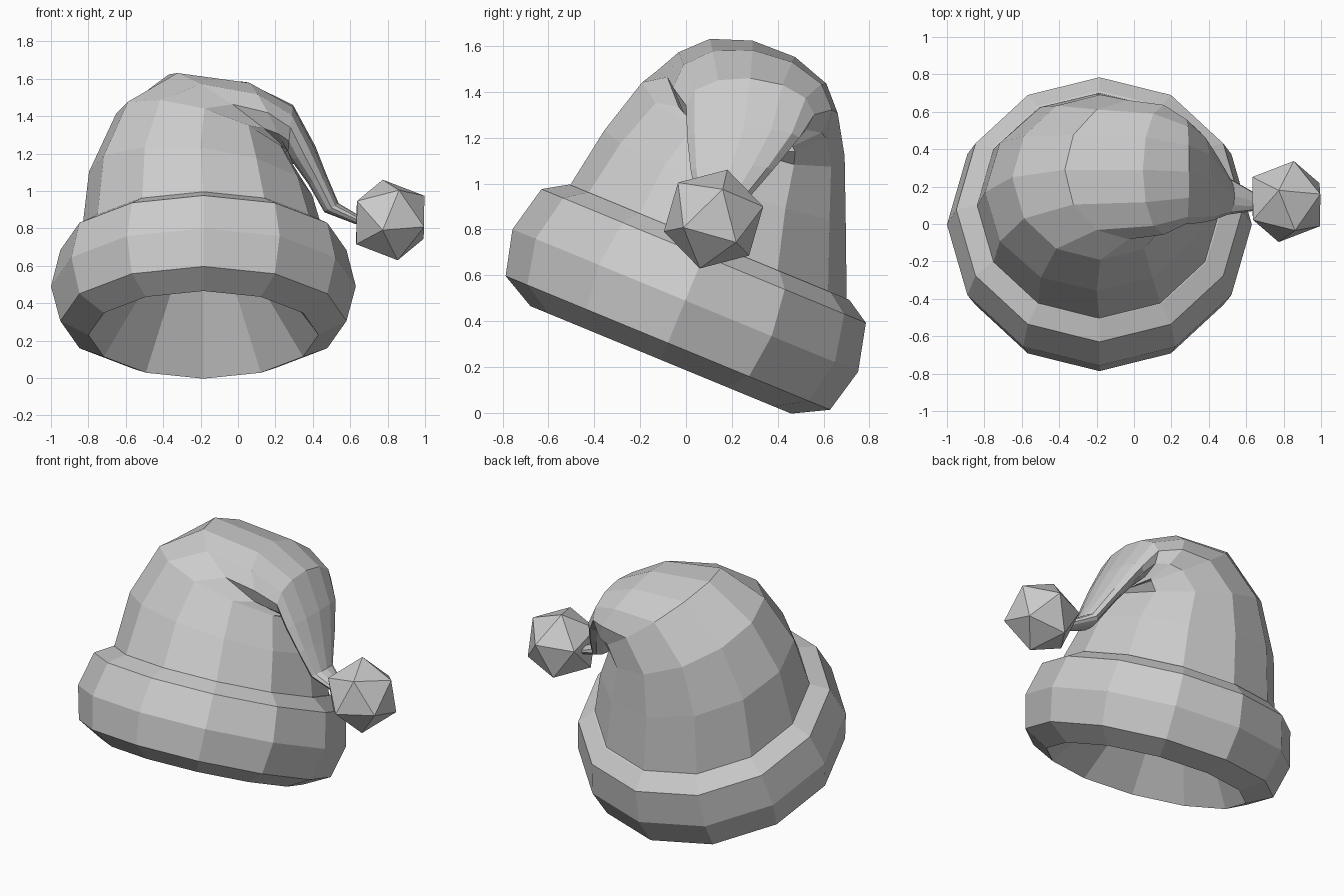
import bpy, bmesh
from math import sin, cos, radians, pi
from mathutils import Vector, Matrix

cube = bpy.data.objects.get("Cube")
if cube:
    bpy.data.objects.remove(cube)

SIDES = 12
TILT = radians(22.4)

grey = bpy.data.materials.new("light grey")
grey.use_nodes = True
grey.diffuse_color = (0.6, 0.6, 0.6, 1)
grey.node_tree.nodes["Principled BSDF"].inputs["Base Color"].default_value = (0.6, 0.6, 0.6, 1)


def finish(bm, name):
    mesh = bpy.data.meshes.new(name)
    bm.to_mesh(mesh)
    bm.free()
    mesh.materials.append(grey)
    obj = bpy.data.objects.new(name, mesh)
    bpy.context.collection.objects.link(obj)
    return obj


def ring(bm, centre, roll, tilt, width, depth):
    """Elliptical ring: roll leans it sideways, tilt leans it backwards."""
    u = Vector((cos(roll), 0, -sin(roll))) * width
    v = Vector((0, cos(tilt), -sin(tilt))) * depth
    turns = [2 * pi * i / SIDES for i in range(SIDES)]
    return [bm.verts.new(Vector(centre) + u * cos(a) + v * sin(a)) for a in turns]


def loft(name, rings):
    """Skin the rings in order and close the far end."""
    bm = bmesh.new()
    loops = [ring(bm, *r) for r in rings]
    for low, high in zip(loops, loops[1:]):
        for i in range(SIDES):
            j = (i + 1) % SIDES
            bm.faces.new((low[i], low[j], high[j], high[i]))
    bm.faces.new(loops[-1])
    return finish(bm, name)


# Rolled brim and hollow lining: radius and height along the tilted axis
axis = Vector((0, sin(TILT), cos(TILT)))
base = Vector((-0.185, -0.003, 0.49))
profile = [(0.33, 0.11), (0.615, -0.28), (0.765, -0.2), (0.815, 0),
           (0.765, 0.21), (0.66, 0.275)]
loft("brim", [(base + axis * h, 0, TILT, r, r) for r, h in profile])
loft("lining", [(base + axis * h, 0, TILT, r, r) for r, h in profile[1::-1]])

# Soft crown that folds over and tapers down to the left
# centre, roll, tilt, half width, half depth
crown = [
    ((-0.185, 0.095, 0.735), 0, 22.4, 0.655, 0.655),
    ((-0.20, 0.17, 1.04), 6, 20, 0.6, 0.56),
    ((-0.18, 0.25, 1.28), 16, 20, 0.49, 0.47),
    ((-0.03, 0.29, 1.385), 35, 12, 0.415, 0.38),
    ((0.16, 0.29, 1.37), 62, 8, 0.24, 0.35),
    ((0.28, 0.28, 1.32), 96, 4, 0.14, 0.28),
    ((0.35, 0.25, 1.2), 148, 0, 0.075, 0.245),
    ((0.425, 0.2, 1.06), 158, 0, 0.055, 0.18),
    ((0.5, 0.15, 0.91), 148, 0, 0.045, 0.1),
    ((0.64, 0.12, 0.845), 110, 0, 0.025, 0.05),
]
loft("crown", [(c, radians(r), radians(t), w, d) for c, r, t, w, d in crown])

# Faceted pompom at the tip, turned so its corners point the right way
up = Vector((-0.04, 0.06, 0.215)).normalized()
side = Vector((0.04, 0.215, 0.055))
side = (side - up * side.dot(up)).normalized()
turn = Matrix((side, up.cross(side), up)).transposed().to_4x4()
bm = bmesh.new()
bmesh.ops.create_icosphere(bm, subdivisions=1, radius=0.227,
                           matrix=Matrix.Translation((0.814, 0.12, 0.845)) @ turn)
finish(bm, "pompom")
